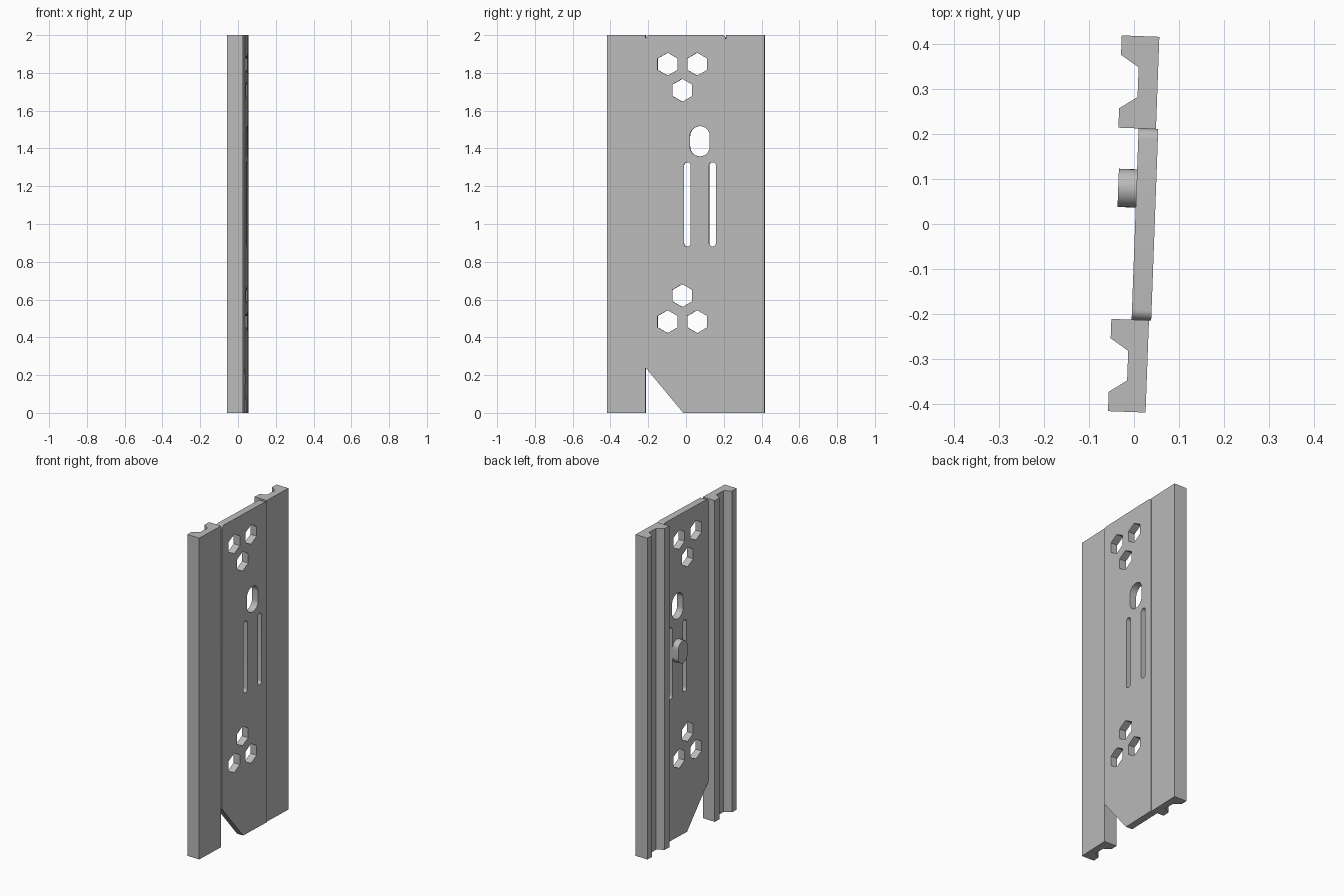
import bpy, math
from mathutils import Matrix

if "Cube" in bpy.data.objects:
    bpy.data.objects.remove(bpy.data.objects["Cube"])

grey = bpy.data.materials.new("plain grey")
grey.diffuse_color = (0.5, 0.5, 0.5, 1)
grey.use_nodes = True
grey.node_tree.nodes["Principled BSDF"].inputs["Base Color"].default_value = grey.diffuse_color

TILT = Matrix.Rotation(-0.0367, 4, 'Z')          # whole part is turned slightly
UPRIGHT = Matrix(((0, 0, 1, 0), (1, 0, 0, 0), (0, 1, 0, 0), (0, 0, 0, 1)))


def extrude(name, outlines, lo, hi, matrix):
    """Fill outlines (later ones are holes) and extrude from lo to hi."""
    cu = bpy.data.curves.new(name, 'CURVE')
    cu.dimensions = '2D'
    cu.fill_mode = 'BOTH'
    cu.extrude = (hi - lo) / 2
    for pts in outlines:
        sp = cu.splines.new('POLY')
        sp.points.add(len(pts) - 1)
        for p, (a, b) in zip(sp.points, pts):
            p.co = (a, b, 0, 1)
        sp.use_cyclic_u = True
    ob = bpy.data.objects.new(name, cu)
    bpy.context.collection.objects.link(ob)
    bpy.ops.object.select_all(action='DESELECT')
    ob.select_set(True)
    bpy.context.view_layer.objects.active = ob
    bpy.ops.object.convert(target='MESH')
    ob = bpy.context.object
    ob.name = name
    me = ob.data
    me.transform(TILT @ matrix @ Matrix.Translation((0, 0, (lo + hi) / 2)))
    me.materials.clear()
    me.materials.append(grey)
    # weld the caps to the sides
    bpy.ops.object.mode_set(mode='EDIT')
    bpy.ops.mesh.select_all(action='SELECT')
    bpy.ops.mesh.remove_doubles(threshold=0.00005)
    bpy.ops.mesh.normals_make_consistent(inside=False)
    bpy.ops.object.mode_set(mode='OBJECT')
    bpy.ops.object.shade_smooth_by_angle(angle=math.radians(30))
    return ob


def arc(cx, cy, r, start, end, n):
    return [(cx + r * math.cos(math.radians(start + (end - start) * i / n)),
             cy + r * math.sin(math.radians(start + (end - start) * i / n)))
            for i in range(n + 1)]


def hexagon(cx, cy, r=0.0605):
    return arc(cx, cy, r, 30, 330, 5)


def obround(cx, cy, width, height, n=16):
    r, d = width / 2, (height - width) / 2
    return arc(cx, cy + d, r, 0, 180, n) + arc(cx, cy - d, r, 180, 360, n)


# Two grooved side rails, mirrored
rail = [(-0.0425, 0.4175), (0.041, 0.4175), (0.041, 0.2125), (-0.0425, 0.2125),
        (-0.0425, 0.2555), (-0.0025, 0.282), (-0.0025, 0.348), (-0.0425, 0.3745)]
for name, s in (("rear_rail", 1), ("front_rail", -1)):
    extrude(name, [[(u, s * v) for u, v in rail]], 0, 2, Matrix())

# Centre plate: rounded top corners, one slanted bottom corner
R, W = 0.022, 0.2125
plate = ([(-W, 0.24), (-0.013, 0), (W, 0)]
         + arc(W - R, 2 - R, R, 0, 90, 8) + arc(-W + R, 2 - R, R, 90, 180, 8))

# Hexagon clusters, round-ended window and two narrow slots
holes = [obround(0.075, 1.438, 0.105, 0.16),
         obround(0.0085, 1.104, 0.036, 0.446), obround(0.142, 1.104, 0.036, 0.446)]
for z_pair, z_single in ((1.846, 1.708), (0.483, 0.621)):
    holes += [hexagon(-0.096, z_pair), hexagon(0.061, z_pair), hexagon(-0.018, z_single)]
extrude("centre_plate", [plate] + holes, 0.0025, 0.046, UPRIGHT)

# Raised round-ended knob on the grooved side
extrude("knob", [obround(0.079, 1.165, 0.085, 0.14)], -0.038, 0.0025, UPRIGHT)
